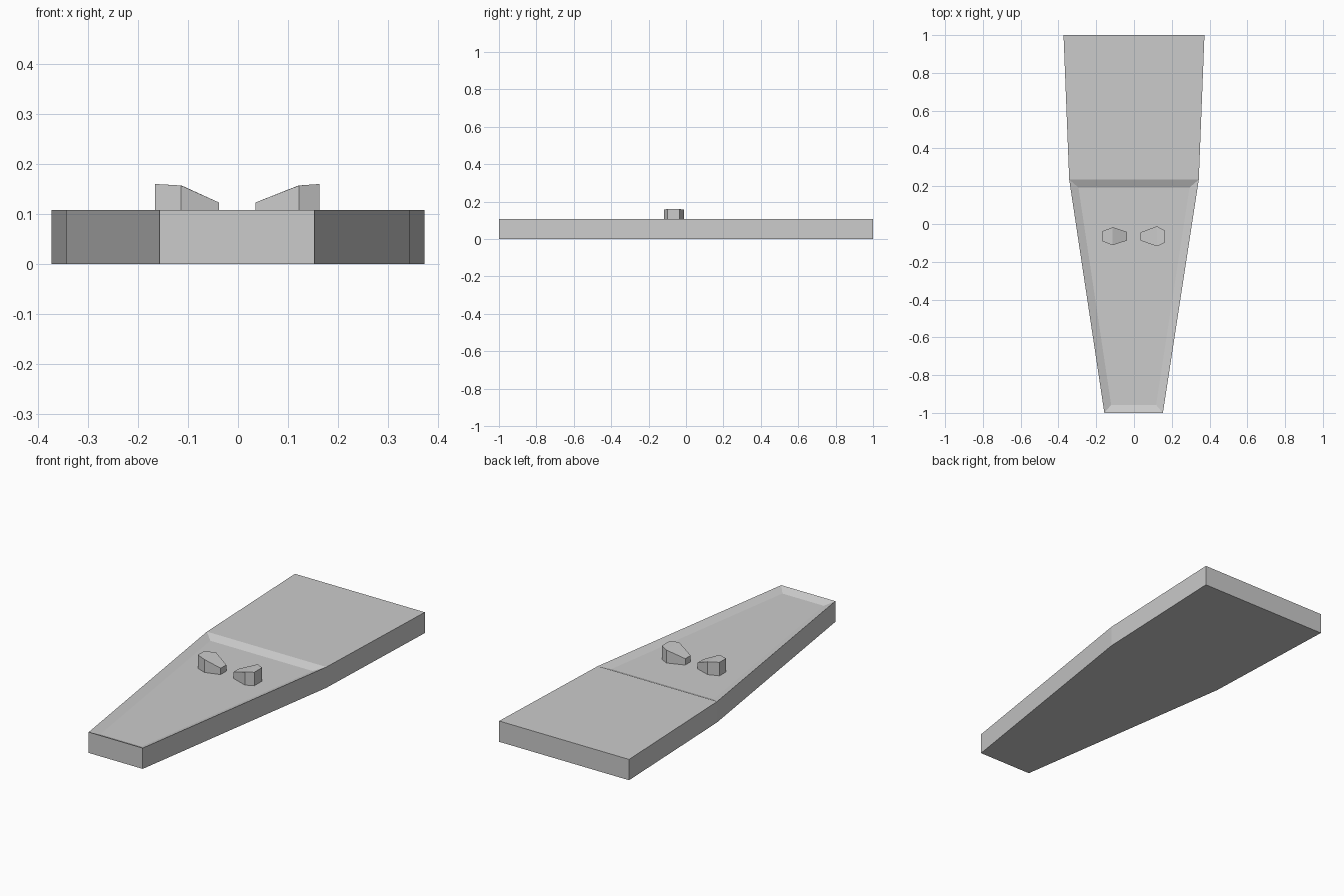
import bpy, bmesh

if "Cube" in bpy.data.objects:
    bpy.data.objects.remove(bpy.data.objects["Cube"])

TOP = 0.108      # slab height
RECESS = 0.018   # depth of the front panel


def finish(bm, name):
    bmesh.ops.recalc_face_normals(bm, faces=bm.faces)
    mesh = bpy.data.meshes.new(name)
    bm.to_mesh(mesh)
    bm.free()
    obj = bpy.data.objects.new(name, mesh)
    bpy.context.collection.objects.link(obj)
    return obj


def prism(bm, outline, z0, heights):
    """Closed prism with a separate top height for each outline point."""
    low = [bm.verts.new((x, y, z0)) for x, y in outline]
    high = [bm.verts.new((x, y, z)) for (x, y), z in zip(outline, heights)]
    n = len(outline)
    for i in range(n):
        j = (i + 1) % n
        bm.faces.new((low[i], low[j], high[j], high[i]))
    bm.faces.new(low[::-1])
    return high


# Tapered slab, with the front top panel bevelled inward and sunk
bm = bmesh.new()
outline = [(-0.157, -1), (0.153, -1), (0.343, 0.235),
           (0.373, 1), (-0.373, 1), (-0.343, 0.235)]
t = prism(bm, outline, 0, [TOP] * 6)
panel = bm.faces.new((t[0], t[1], t[2], t[5]))
bm.faces.new((t[5], t[2], t[3], t[4]))
bm.normal_update()
bmesh.ops.inset_individual(bm, faces=[panel], thickness=0.042, depth=-RECESS,
                           use_even_offset=True)
finish(bm, "tapered_slab")

# Two six-sided studs with tops sloping down towards the middle
studs = {
    "left_stud": [(-0.166, -0.038), (-0.113, -0.017), (-0.038, -0.042),
                  (-0.038, -0.088), (-0.114, -0.112), (-0.166, -0.092)],
    "right_stud": [(0.163, -0.034), (0.121, -0.012), (0.035, -0.044),
                   (0.035, -0.088), (0.122, -0.118), (0.163, -0.099)],
}
for name, pts in studs.items():
    bm = bmesh.new()
    h = prism(bm, pts, TOP - RECESS, [0.160, 0.157, 0.123, 0.123, 0.157, 0.160])
    bm.faces.new((h[0], h[1], h[4], h[5]))
    bm.faces.new((h[1], h[2], h[3], h[4]))
    finish(bm, name)
